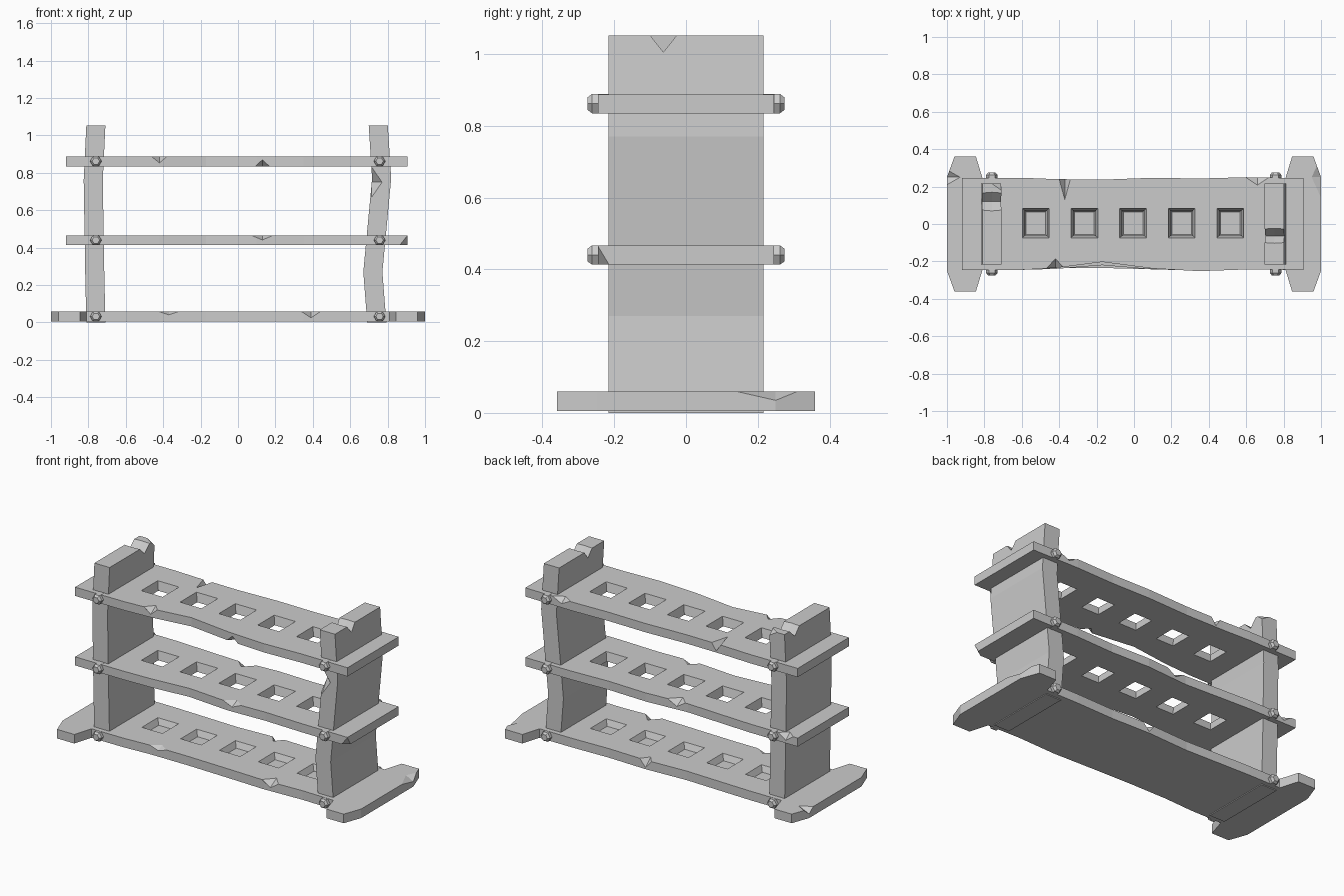
import bpy, bmesh
from math import radians
from mathutils import Matrix, Vector

cube = bpy.data.objects.get("Cube")
if cube:
    bpy.data.objects.remove(cube, do_unlink=True)

grey = bpy.data.materials.new("worn_grey")
grey.use_nodes = True
COLOR = (0.6, 0.6, 0.6, 1)
grey.diffuse_color = COLOR
grey.node_tree.nodes["Principled BSDF"].inputs["Base Color"].default_value = COLOR


def make_object(name, bm):
    bmesh.ops.recalc_face_normals(bm, faces=bm.faces)
    mesh = bpy.data.meshes.new(name)
    bm.to_mesh(mesh)
    bm.free()
    obj = bpy.data.objects.new(name, mesh)
    bpy.context.scene.collection.objects.link(obj)
    return obj


def prism(name, points, offset):
    """Extrude a closed outline along the offset vector."""
    bm = bmesh.new()
    face = bm.faces.new([bm.verts.new(p) for p in points])
    new = bmesh.ops.extrude_face_region(bm, geom=[face])["geom"]
    verts = [v for v in new if isinstance(v, bmesh.types.BMVert)]
    bmesh.ops.translate(bm, verts=verts, vec=offset)
    if len(bm.faces) == len(points) + 1:      # close the start cap if it was consumed
        bm.faces.new([v for v in bm.verts if v not in verts])
    return make_object(name, bm)


def hull(bm, points):
    verts = [bm.verts.new(p) for p in points]
    bmesh.ops.convex_hull(bm, input=verts)


def add_chip(bm, centre, half):
    """Diamond-shaped bite with the given half sizes."""
    c = Vector(centre)
    hull(bm, [c + Vector([s * half[i] if j == i else 0 for j in range(3)])
              for i in range(3) for s in (-1, 1)])


def add_hole(bm, x, top, depth):
    """Square socket that narrows downwards, started a little above the top."""
    points = []
    for z, w, d in ((top + 0.01, 0.074, 0.081), (top - depth, 0.052, 0.06)):
        points += [(x + sx * w, 0.005 + sy * d, z) for sx in (-1, 1) for sy in (-1, 1)]
    hull(bm, points)


def carve(obj, bm):
    """Subtract the cutter mesh and keep the result as plain geometry."""
    cutter = make_object("cutter", bm)
    cutter.hide_render = True
    mod = obj.modifiers.new("carve", "BOOLEAN")
    mod.operation, mod.solver, mod.object = "DIFFERENCE", "EXACT", cutter
    deps = bpy.context.evaluated_depsgraph_get()
    mesh = bpy.data.meshes.new_from_object(obj.evaluated_get(deps))
    obj.modifiers.clear()
    obj.data = mesh
    bpy.data.objects.remove(cutter, do_unlink=True)


def finish(obj):
    obj.data.materials.clear()
    obj.data.materials.append(grey)


# Shelf and base boards with wavy long edges, sockets and chipped edges
WAVE_X = (-0.6, -0.42, -0.17, 0.1, 0.35, 0.6)
HOLES = [-0.525 + 0.26 * i for i in range(5)]


def board(name, z0, z1, front, back, ends, depth, chips):
    outline = [(x, y) for x, y in zip(WAVE_X, front)]
    outline += ends                                     # +x end, front to back
    outline += [(x, y) for x, y in zip(reversed(WAVE_X), reversed(back))]
    left = [(-x - (0.015 if len(ends) == 2 else 0), y) for x, y in reversed(ends)]
    outline += left                                     # -x end, back to front
    obj = prism(name, [(x, y, z0) for x, y in outline], (0, 0, z1 - z0))
    bm = bmesh.new()
    for x in HOLES:
        add_hole(bm, x, z1, depth)
    for centre, half in chips:
        add_chip(bm, centre, half)
    carve(obj, bm)
    finish(obj)


plain_end = [(0.905, -0.245), (0.905, 0.245)]
foot_end = [(0.81, -0.245), (0.845, -0.36), (0.96, -0.36), (1.0, -0.25),
            (1.0, 0.25), (0.96, 0.36), (0.845, 0.36), (0.81, 0.245)]

board("top_shelf", 0.835, 0.888,
      (-0.245, -0.235, -0.203, -0.238, -0.252, -0.243),
      (0.247, 0.24, 0.237, 0.247, 0.243, 0.25), plain_end, 0.08,
      [((-0.42, -0.235, 0.888), (0.045, 0.05, 0.035)),
       ((0.13, -0.24, 0.835), (0.04, 0.04, 0.035)),
       ((-0.37, 0.24, 0.888), (0.03, 0.11, 0.045)),
       ((0.66, 0.248, 0.888), (0.06, 0.04, 0.03))])
board("middle_shelf", 0.414, 0.466,
      (-0.245, -0.24, -0.22, -0.243, -0.235, -0.243),
      (0.245, 0.237, 0.225, 0.243, 0.235, 0.245), plain_end, 0.08,
      [((0.13, -0.242, 0.466), (0.06, 0.05, 0.025)),
       ((0.905, -0.245, 0.414), (0.04, 0.03, 0.05)),
       ((-0.1, 0.232, 0.466), (0.06, 0.06, 0.035)),
       ((-0.84, 0.245, 0.466), (0.05, 0.04, 0.035))])
board("base", 0.005, 0.06,
      (-0.245, -0.235, -0.235, -0.242, -0.25, -0.24),
      (0.245, 0.24, 0.232, 0.245, 0.238, 0.245), foot_end, 0.035,
      [((-0.37, -0.237, 0.06), (0.06, 0.04, 0.02)),
       ((0.39, -0.248, 0.06), (0.055, 0.06, 0.035)),
       ((0.1, 0.245, 0.06), (0.04, 0.05, 0.045)),
       ((1.0, 0.25, 0.06), (0.05, 0.11, 0.025)),
       ((-1.0, 0.25, 0.06), (0.07, 0.04, 0.03))])


# Upright posts with bent profiles and notched tops
def post(name, path, chips):
    half = 0.051
    outline = [(x - half, -0.216, z) for z, x in path]
    outline += [(x + half, -0.216, z) for z, x in reversed(path)]
    obj = prism(name, outline, (0, 0.432, 0))
    bm = bmesh.new()
    for centre, size in chips:
        add_chip(bm, centre, size)
    carve(obj, bm)
    finish(obj)


post("right_post", [(0, -0.76), (0.27, -0.766), (0.76, -0.774), (1.052, -0.76)],
     [((-0.76, 0.12, 1.052), (0.6, 0.05, 0.05)),
      ((-0.71, 0.216, 1.052), (0.05, 0.035, 0.03))])
post("left_post", [(0, 0.742), (0.27, 0.721), (0.77, 0.768), (1.052, 0.75)],
     [((0.75, -0.063, 1.052), (0.6, 0.04, 0.051)),
      ((0.715, -0.216, 0.75), (0.055, 0.05, 0.08))])


# Chamfered hexagonal bolts on both faces of every board
def bolt(name, x, z, side):
    bm = bmesh.new()
    for r1, r2, start, end in ((0.031, 0.031, 0.215, 0.262), (0.031, 0.02, 0.262, 0.275)):
        place = (Matrix.Translation((x, side * (start + end) / 2, z))
                 @ Matrix.Rotation(radians(-90 * side), 4, "X")
                 @ Matrix.Rotation(radians(90), 4, "Z"))
        bmesh.ops.create_cone(bm, cap_ends=True, segments=6, radius1=r1, radius2=r2,
                              depth=end - start, matrix=place)
    finish(make_object(name, bm))


for level, z in (("base", 0.032), ("middle", 0.44), ("top", 0.862)):
    for end, x in (("right", -0.76), ("left", 0.757)):
        for face, side in (("front", -1), ("back", 1)):
            bolt(f"{level}_{end}_{face}_bolt", x, z, side)
